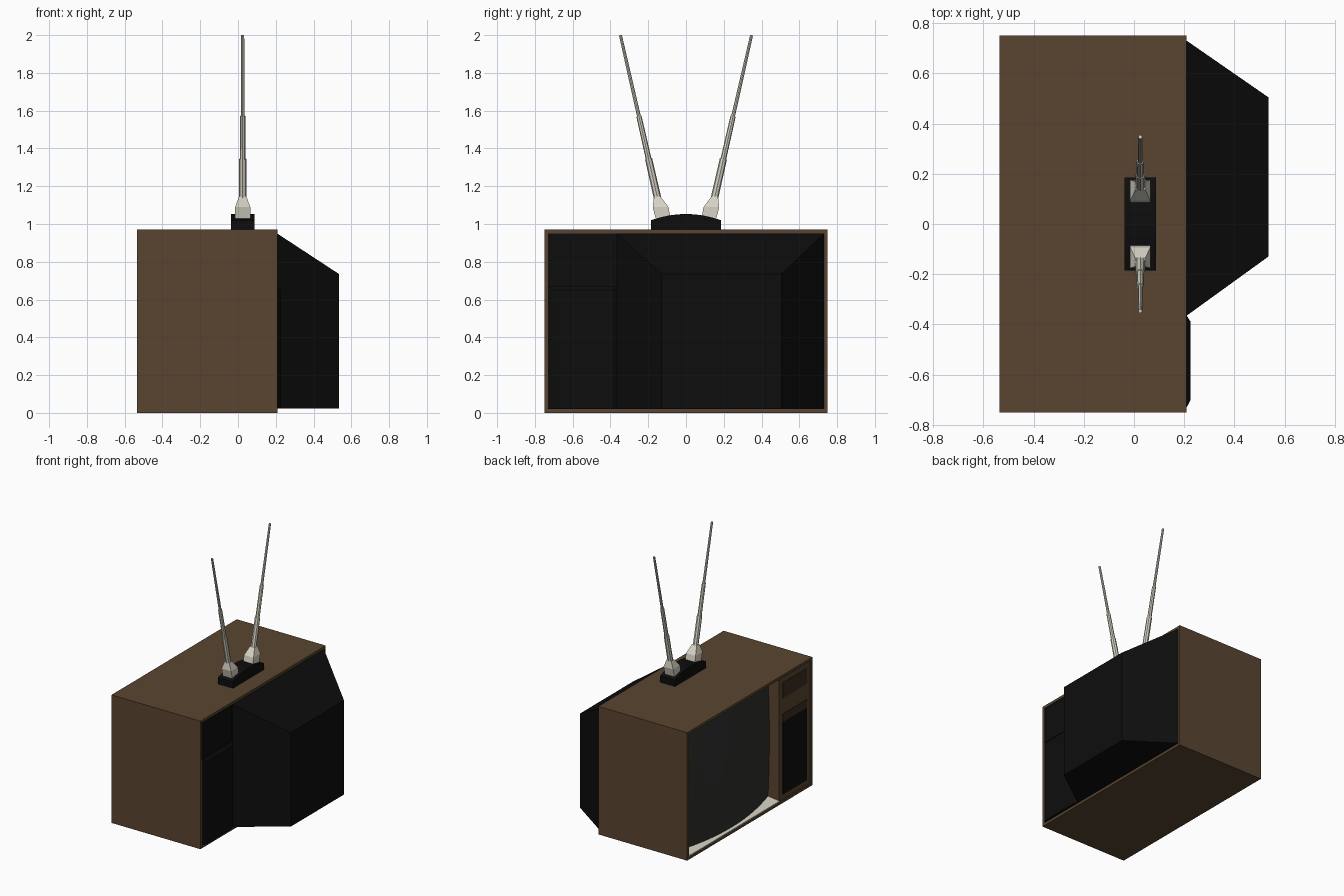
import bpy, bmesh, math
from mathutils import Vector

if "Cube" in bpy.data.objects:
    bpy.data.objects.remove(bpy.data.objects["Cube"], do_unlink=True)


def material(name, rgb):
    m = bpy.data.materials.new(name)
    m.use_nodes = True
    m.diffuse_color = (*rgb, 1)
    m.node_tree.nodes["Principled BSDF"].inputs["Base Color"].default_value = (*rgb, 1)
    return m


WOOD = material("brown wood", (0.1, 0.06, 0.03))
DARK_WOOD = material("dark brown", (0.045, 0.027, 0.015))
BLACK = material("black plastic", (0.004, 0.004, 0.004))
GLASS = material("grey glass", (0.03, 0.032, 0.028))
METAL = material("pale metal", (0.68, 0.65, 0.56))


def finish(name, bm, mat):
    bmesh.ops.recalc_face_normals(bm, faces=bm.faces)
    mesh = bpy.data.meshes.new(name)
    bm.to_mesh(mesh)
    bm.free()
    mesh.materials.append(mat)
    obj = bpy.data.objects.new(name, mesh)
    bpy.context.collection.objects.link(obj)
    return obj


def loft(name, rings, mat):
    """Skin a list of equal-length point rings and cap both ends."""
    bm = bmesh.new()
    loops = [[bm.verts.new(p) for p in ring] for ring in rings]
    n = len(loops[0])
    for a, b in zip(loops, loops[1:]):
        for i in range(n):
            j = (i + 1) % n
            bm.faces.new((a[i], a[j], b[j], b[i]))
    bm.faces.new(loops[0])
    bm.faces.new(loops[-1])
    return finish(name, bm, mat)


def rect_x(x, y0, y1, z0, z1):
    return [(x, y0, z0), (x, y1, z0), (x, y1, z1), (x, y0, z1)]


def box(name, xs, ys, zs, mat):
    return loft(name, [rect_x(x, *ys, *zs) for x in xs], mat)


def cut(target, xs, ys, zs):
    cutter = box("cutter", xs, ys, zs, WOOD)
    mod = target.modifiers.new("cut", "BOOLEAN")
    mod.operation = "DIFFERENCE"
    mod.solver = "EXACT"
    mod.object = cutter
    bpy.context.view_layer.objects.active = target
    bpy.ops.object.modifier_apply(modifier=mod.name)
    bpy.data.objects.remove(cutter, do_unlink=True)


# Cabinet with a shallow front lip, a deep screen opening and a back recess
FRONT, BACK = -0.535, 0.21
INNER_Y, INNER_Z = (-0.73, 0.73), (0.02, 0.95)
SCREEN_Y = (-0.36, 0.73)
cabinet = box("cabinet", (FRONT, BACK), (-0.75, 0.75), (0, 0.97), WOOD)
cut(cabinet, (-0.6, FRONT + 0.008), INNER_Y, INNER_Z)
cut(cabinet, (-0.6, -0.42), SCREEN_Y, INNER_Z)
cut(cabinet, (0.19, 0.3), INNER_Y, INNER_Z)

# Bulging picture tube
bm = bmesh.new()
bmesh.ops.create_grid(bm, x_segments=14, y_segments=10, size=1)
for v in bm.verts:
    u, w = v.co.x, v.co.y
    v.co = (-0.435 - 0.075 * (1 - u * u) - 0.012 * (1 - w * w),
            0.185 + 0.545 * u, 0.49 + 0.46 * w)
screen = finish("screen", bm, GLASS)
for p in screen.data.polygons:
    p.use_smooth = True
if screen.data.polygons[0].normal.x > 0:
    screen.data.flip_normals()

# Pale sill below the screen
loft("screen_sill", [rect_x(FRONT + 0.002, *SCREEN_Y, 0.02, 0.027),
                     rect_x(-0.425, *SCREEN_Y, 0.02, 0.04)], METAL)

# Control panel plates
PANEL_X = (FRONT + 0.003, FRONT + 0.009)
for name, zs, mat in (("tuner_plate", (0.79, 0.905), DARK_WOOD),
                      ("speaker_header", (0.61, 0.67), DARK_WOOD),
                      ("speaker_grille", (0.06, 0.61), BLACK)):
    box(name, PANEL_X, (-0.69, -0.4), zs, mat)

# Back cover, tube housing and low side cover
box("back_cover", (0.188, 0.203), INNER_Y, INNER_Z, BLACK)
loft("tube_housing", [rect_x(0.2, -0.365, 0.73, 0.022, 0.948),
                      rect_x(BACK, -0.365, 0.73, 0.022, 0.948),
                      rect_x(0.535, -0.13, 0.505, 0.022, 0.735)], BLACK)
loft("side_cover", [rect_x(0.2, -0.73, -0.365, 0.022, 0.67),
                    rect_x(BACK, -0.73, -0.365, 0.022, 0.67),
                    rect_x(0.226, -0.7, -0.39, 0.022, 0.65)], BLACK)

# Antenna base with an arched top
AX = 0.025
arch = [(0.185 * t / 4, 1.053 - 0.033 * (t / 4) ** 2) for t in range(-4, 5)]
outline = [(-0.185, 0.968)] + arch + [(0.185, 0.968)]
loft("antenna_base", [[(x, y, z) for y, z in outline]
                      for x in (AX - 0.062, AX + 0.062)], BLACK)

# Antenna feet and telescoping rods, mirrored front to back
START, TIP = Vector((AX, 0.14, 1.09)), Vector((AX, 0.347, 2.0))
AXIS = (TIP - START).normalized()
SIDE = Vector((1, 0, 0))
ACROSS = AXIS.cross(SIDE)
STEPS = ((0, 0.02), (0.28, 0.019), (0.28, 0.015), (0.53, 0.014),
         (0.53, 0.01), (1, 0.008))
FOOT = ((1.02, 0.08, 0.158, 0.04), (1.09, 0.093, 0.176, 0.04),
        (1.145, 0.135, 0.169, 0.02))
for label, s in (("left", 1), ("right", -1)):
    feet = [[(AX - h, s * y0, z), (AX + h, s * y0, z),
             (AX + h, s * y1, z), (AX - h, s * y1, z)] for z, y0, y1, h in FOOT]
    loft(label + "_antenna_foot", feet, METAL)
    rings = []
    for t, r in STEPS:
        ring = []
        for k in range(8):
            a = math.tau * k / 8
            p = START.lerp(TIP, t) + r * (math.cos(a) * SIDE + math.sin(a) * ACROSS)
            ring.append((p.x, s * p.y, min(p.z, 2)))
        rings.append(ring)
    loft(label + "_antenna_rod", rings, METAL)
